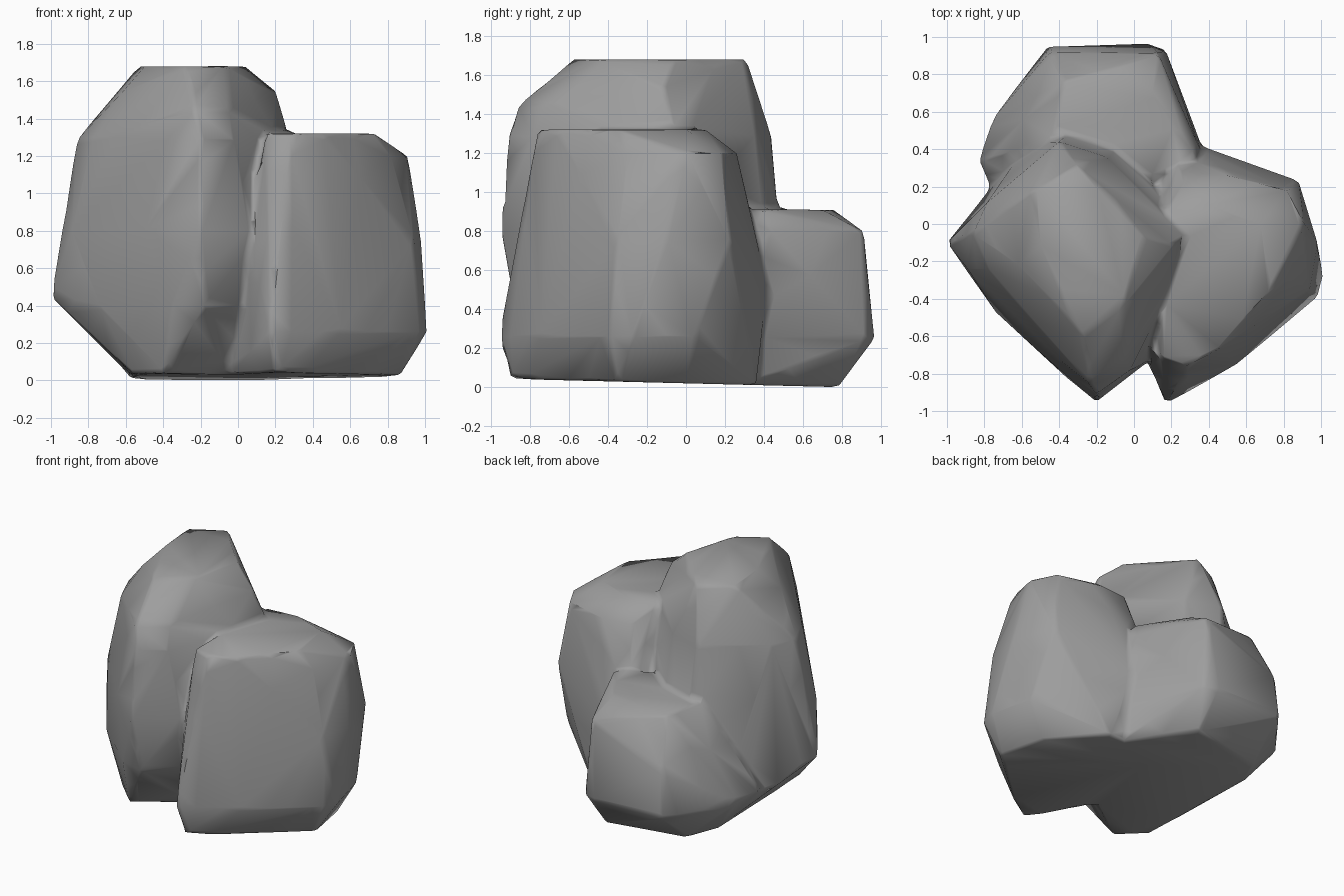
import bpy
import bmesh

# Remove the default object
default_cube = bpy.data.objects.get("Cube")
if default_cube:
    bpy.data.objects.remove(default_cube, do_unlink=True)

# One plain stone colour for the whole rock
stone = bpy.data.materials.new("stone_grey")
stone.use_nodes = True
stone_colour = (.34, .34, .34, 1)
stone.diffuse_color = stone_colour
shader = stone.node_tree.nodes["Principled BSDF"]
shader.inputs["Base Color"].default_value = stone_colour
shader.inputs["Roughness"].default_value = .9


def ground_height(y):
    """The underside of the rock slopes very slightly towards the back."""
    return .02 - .025 * y


def add_boulder(bm, footprint, contours):
    """Wrap a faceted convex lobe around a footprint and a few level contours."""
    lobe = [bm.verts.new((x, y, ground_height(y))) for x, y in footprint]
    for height, outline in contours.items():
        lobe += [bm.verts.new((x, y, height)) for x, y in outline]

    # Shrink-wrap the contours, then drop anything left inside the lobe
    bmesh.ops.convex_hull(bm, input=lobe)
    buried = [vert for vert in lobe if vert.is_valid and not vert.link_faces]
    bmesh.ops.delete(bm, geom=buried, context="VERTS")


rock_form = bmesh.new()

# Tall boulder: diamond plan, flat back flanks, undercut front foot
add_boulder(
    rock_form,
    footprint=[(-.56, -.53), (-.4, -.69), (-.05, -.43), (.2, .1),
               (-.2, .45), (-.56, .45)],
    contours={
        .4: [(-.74, -.47), (-.35, -.83), (-.18, -.88), (.02, -.65)],
        .45: [(-1, -.1), (.32, .05), (-.35, .48)],
        .8: [(-.89, -.24), (-.5, -.69), (-.2, -.95), (.07, -.74),
             (.32, .02), (-.1, .4), (-.35, .48)],
        1.29: [(-.86, -.05), (-.78, .12), (-.78, -.24), (-.38, -.74),
               (-.2, -.91), (-.02, -.78), (.17, -.4), (.28, -.05),
               (-.15, .36), (-.4, .44)],
        1.45: [(-.23, -.86), (-.05, -.72)],
        1.54: [(.21, -.12), (-.62, -.22)],
        1.68: [(-.53, .18), (-.5, -.12), (-.28, -.58), (-.07, -.45),
               (.04, -.06), (-.3, .31)],
    },
)

# Middle boulder: broad flat top, long slanting front face
add_boulder(
    rock_form,
    footprint=[(.2, -.9), (.35, -.8), (.87, -.35), (.8, 0), (.5, .36),
               (0, .3), (-.05, -.43)],
    contours={
        .26: [(.17, -.96), (.3, -.89), (.55, -.75), (.98, -.39),
              (1.01, -.27), (.93, .05)],
        .5: [(.5, .34), (.35, .42), (0, -.55)],
        .75: [(.07, -.72), (.3, -.83), (.6, -.63), (.94, -.35),
              (.98, -.1), (.88, .23), (.2, .36)],
        1.2: [(.82, -.3), (.91, 0), (.82, .18), (.5, .26), (.28, .24)],
        1.32: [(.15, -.71), (.29, -.76), (.46, -.66), (.73, -.35),
               (.68, 0), (.4, .1), (.18, .08)],
    },
)

# Low boulder: squat block behind the other two, tapering towards its top
add_boulder(
    rock_form,
    footprint=[(-.57, -.3), (-.57, .45), (-.47, .67), (.1, .78),
               (.4, .3), (.3, 0)],
    contours={
        .25: [(-.75, .57), (-.46, .95), (.08, .965), (.17, .93), (.36, .42)],
        .32: [(-.83, .33), (-.75, .57)],
        .56: [(-.45, .92)],
        .8: [(.13, .91), (.34, .43)],
        .91: [(-.45, .45), (-.38, .76), (.1, .7), (.32, .37), (0, .2)],
    },
)

bmesh.ops.recalc_face_normals(rock_form, faces=list(rock_form.faces))
rock_mesh = bpy.data.meshes.new("rock")
rock_form.to_mesh(rock_mesh)
rock_form.free()
rock_mesh.materials.append(stone)
rock = bpy.data.objects.new("rock", rock_mesh)
bpy.context.collection.objects.link(rock)

# Fuse the three lobes into one continuous skin
fuse = rock.modifiers.new("fuse_lobes", "REMESH")
fuse.mode = "VOXEL"
fuse.voxel_size = .02
fuse.use_smooth_shade = True

# Wear the creases and corners a little
wear = rock.modifiers.new("wear_edges", "SMOOTH")
wear.factor = .5
wear.iterations = 5

# Chisel the skin down to a few broad, soft planes
chisel = rock.modifiers.new("chisel_planes", "DECIMATE")
chisel.ratio = .012
